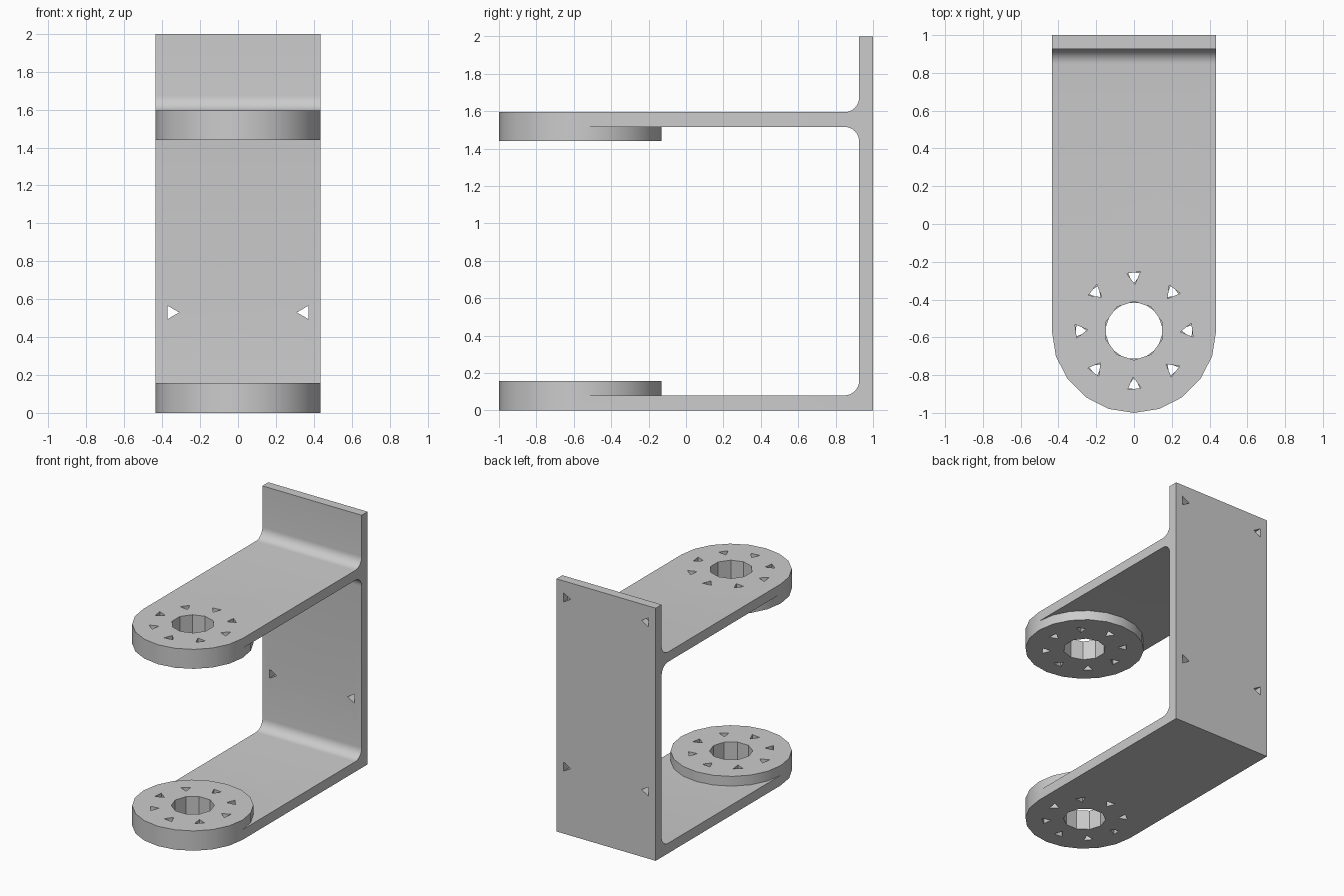
import bpy
import bmesh
from math import cos, sin, pi, radians
from mathutils import Matrix, Vector

cube = bpy.data.objects.get("Cube")
if cube:
    bpy.data.objects.remove(cube, do_unlink=True)

HALF_W = 0.435          # half width, also the boss radius
PLATE_Y = 0.926         # front face of the back plate
BOSS_Y = -0.565         # boss centre
FILLET = 0.08
LOW_TOP = 0.08
UP_BOTTOM, UP_TOP = 1.516, 1.594

grey = bpy.data.materials.new("plain grey")
grey.use_nodes = True
grey.diffuse_color = (0.6, 0.6, 0.6, 1)
grey.node_tree.nodes["Principled BSDF"].inputs["Base Color"].default_value = (0.6, 0.6, 0.6, 1)


def make_object(name, bm):
    bmesh.ops.recalc_face_normals(bm, faces=bm.faces)
    mesh = bpy.data.meshes.new(name)
    bm.to_mesh(mesh)
    bm.free()
    mesh.materials.append(grey)
    obj = bpy.data.objects.new(name, mesh)
    bpy.context.collection.objects.link(obj)
    return obj


def add_prism(bm, outline, offset):
    """Extrude a closed outline of 3D points along offset."""
    face = bm.faces.new([bm.verts.new(p) for p in outline])
    ext = bmesh.ops.extrude_face_region(bm, geom=[face])
    verts = [g for g in ext["geom"] if isinstance(g, bmesh.types.BMVert)]
    bmesh.ops.translate(bm, verts=verts, vec=offset)


def ring(centre, radius, sides, start, upright=False):
    """Regular polygon, lying flat or standing to face the front."""
    pts = []
    for i in range(sides):
        a = start + 2 * pi * i / sides
        u, v = radius * cos(a), radius * sin(a)
        pts.append(Vector(centre) + (Vector((u, 0, v)) if upright else Vector((u, v, 0))))
    return pts


def fillet(z, a0, a1, side):
    """Inside corner between an arm face at z and the plate."""
    centre_y, centre_z = PLATE_Y - FILLET, z + side * FILLET
    steps = 8
    return [(centre_y + FILLET * cos(radians(a0 + (a1 - a0) * i / steps)),
             centre_z + FILLET * sin(radians(a0 + (a1 - a0) * i / steps)))
            for i in range(steps + 1)]


def combine(obj, other, operation):
    mod = obj.modifiers.new(operation.lower(), 'BOOLEAN')
    mod.operation = operation
    mod.solver = 'EXACT'
    mod.object = other
    bpy.context.view_layer.objects.active = obj
    bpy.ops.object.modifier_apply(modifier=mod.name)
    bpy.data.objects.remove(other, do_unlink=True)


# Back plate with two filleted arms, one side profile pulled across the width
profile = [(1, 0), (BOSS_Y, 0), (BOSS_Y, LOW_TOP)]
profile += fillet(LOW_TOP, -90, 0, 1)
profile += fillet(UP_BOTTOM, 0, 90, -1)
profile += [(BOSS_Y, UP_BOTTOM), (BOSS_Y, UP_TOP)]
profile += fillet(UP_TOP, -90, 0, 1)
profile += [(PLATE_Y, 2), (1, 2)]
bm = bmesh.new()
add_prism(bm, [(-HALF_W, y, z) for y, z in profile], (2 * HALF_W, 0, 0))
bracket = make_object("bracket", bm)

# Round bosses at the arm ends
bosses = (("lower_boss", 0, 0.157), ("upper_boss", 1.44, UP_TOP))
for name, bottom, top in bosses:
    bm = bmesh.new()
    add_prism(bm, ring((0, BOSS_Y, bottom), HALF_W, 20, 0), (0, 0, top - bottom))
    combine(bracket, make_object(name, bm), 'UNION')

# Bores and bolt holes through the bosses
bm = bmesh.new()
for level, (name, bottom, top) in enumerate(bosses):
    depth = (0, 0, top - bottom + 0.1)
    base = bottom - 0.05
    add_prism(bm, ring((0, BOSS_Y, base), 0.155, 10, level * pi / 10), depth)
    for i in range(8):
        a = i * pi / 4
        centre = (0.287 * cos(a), BOSS_Y + 0.287 * sin(a), base)
        add_prism(bm, ring(centre, 0.042, 3, a + pi + 0.25 * (level - 0.5)), depth)

# Plate holes: the lower pair goes through, the upper pair is blind
for side in (-1, 1):
    point_in = pi if side > 0 else 0
    for z, depth in ((0.53, 0.2), (1.87, 0.1)):
        add_prism(bm, ring((side * 0.352, 1.05, z), 0.042, 3, point_in, True), (0, -depth, 0))
combine(bracket, make_object("hole_cutter", bm), 'DIFFERENCE')

# Smooth the rounded walls, keep hard corners
bpy.ops.object.select_all(action='DESELECT')
bracket.select_set(True)
bpy.context.view_layer.objects.active = bracket
bpy.ops.object.shade_smooth_by_angle(angle=radians(30))
